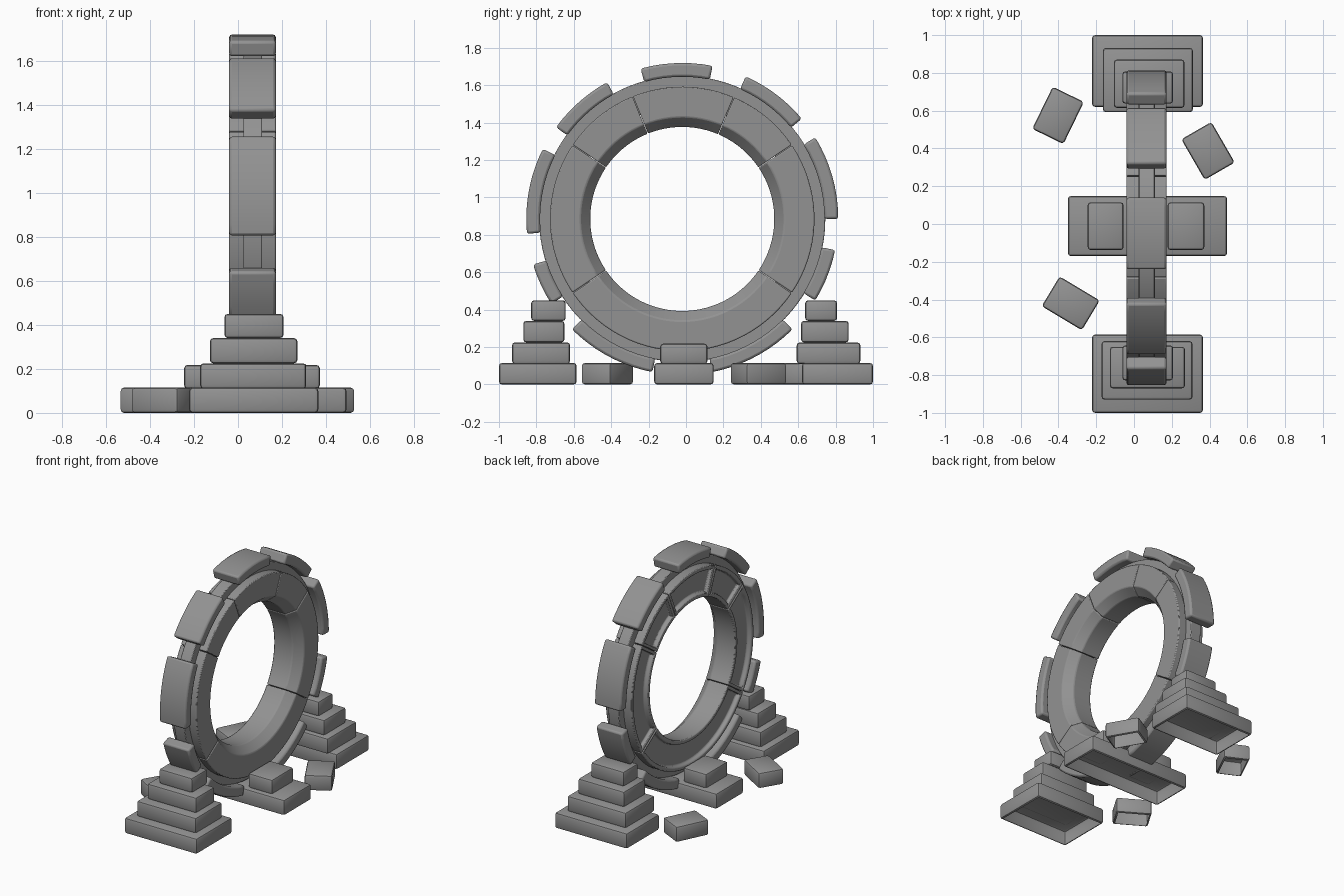
import bpy, bmesh
from math import radians, cos, sin, ceil
from mathutils import Matrix

if "Cube" in bpy.data.objects:
    bpy.data.objects.remove(bpy.data.objects["Cube"])

CY, CZ = -0.02, 0.885   # ring centre, ring axis runs along x

STONE = bpy.data.materials.new("dark_stone")
STONE.diffuse_color = (0.29, 0.29, 0.29, 1)
STONE.use_nodes = True
STONE.node_tree.nodes["Principled BSDF"].inputs["Base Color"].default_value = STONE.diffuse_color


def finish(name, bm, bevel=0.0):
    me = bpy.data.meshes.new(name)
    bm.to_mesh(me)
    bm.free()
    me.materials.append(STONE)
    ob = bpy.data.objects.new(name, me)
    bpy.context.collection.objects.link(ob)
    if bevel:
        m = ob.modifiers.new("bevel", 'BEVEL')
        m.width, m.segments = bevel, 2
        m.limit_method, m.angle_limit = 'ANGLE', radians(30)
    bpy.ops.object.select_all(action='DESELECT')
    ob.select_set(True)
    bpy.context.view_layer.objects.active = ob
    bpy.ops.object.shade_smooth_by_angle(angle=radians(40))
    return ob


def arc(name, profile, a0, a1, bevel=0.013, recess=None):
    """Sweep an (x, radius) profile round the ring axis from a0 to a1 degrees."""
    full = a1 - a0 >= 360
    n = max(4, ceil((a1 - a0) / 4))
    bm = bmesh.new()
    rows = []
    for i in range(n if full else n + 1):
        a = radians(a0 + (a1 - a0) * i / n)
        rows.append([bm.verts.new((x, CY + r * cos(a), CZ + r * sin(a))) for x, r in profile])
    k = len(profile)
    back = []
    for i in range(n):
        p, q = rows[i], rows[(i + 1) % len(rows)]
        for j in range(k):
            f = bm.faces.new((p[j], p[(j + 1) % k], q[(j + 1) % k], q[j]))
            if j == recess:
                back.append(f)
    if not full:
        bm.faces.new(rows[0])
        bm.faces.new(rows[-1])
    bmesh.ops.recalc_face_normals(bm, faces=bm.faces[:])
    if back:
        # sunken panel with sloping walls on the back face
        bmesh.ops.inset_region(bm, faces=back, thickness=0.028, depth=0)
        bmesh.ops.inset_region(bm, faces=back, thickness=0.006, depth=0)
        verts = list({v for f in back for v in f.verts})
        bmesh.ops.translate(bm, verts=verts, vec=(0.03, 0, 0))
    return finish(name, bm, bevel)


def block(name, x, y, z, angle=0):
    """Bevelled stone block, open underneath; x, y, z are (min, max) before turning."""
    bm = bmesh.new()
    bmesh.ops.create_cube(bm, size=1)
    bmesh.ops.scale(bm, verts=bm.verts, vec=(x[1] - x[0], y[1] - y[0], z[1] - z[0]))
    bmesh.ops.bevel(bm, geom=bm.edges[:], offset=0.016, segments=2, profile=0.5, affect='EDGES')
    low = [f for f in bm.faces if f.normal.z < -0.99]
    bmesh.ops.delete(bm, geom=low, context='FACES')
    bmesh.ops.rotate(bm, verts=bm.verts, matrix=Matrix.Rotation(radians(angle), 3, 'Z'))
    bmesh.ops.translate(bm, verts=bm.verts, vec=((x[0] + x[1]) / 2, (y[0] + y[1]) / 2, (z[0] + z[1]) / 2))
    return finish(name, bm)


# Narrow core ring
arc("core_ring", [(0.025, 0.60), (0.11, 0.60), (0.11, 0.765), (0.025, 0.765)], 0, 360, 0.005)

# Six inner ring stones, recessed on the back face
stone = [(0.172, 0.545), (0.172, 0.707), (-0.04, 0.707), (-0.04, 0.492), (0.11, 0.492)]
joints = [-34, 34, 67, 112, 146, 214, 326]
for i in range(6):
    arc(f"ring_stone_{i + 1}", stone, joints[i] + 0.15, joints[i + 1] - 0.15, 0.014, recess=2)

# Outer rim blocks
rim = [(-0.04, 0.76), (0.172, 0.76), (0.172, 0.834), (-0.04, 0.834)]
spans = [(0, 31.5), (40, 66), (78.8, 105.5), (118.8, 144), (153.3, 185.5), (197, 213),
         (225, 259), (281, 315), (328.5, 348.5)]
for i, (a, b) in enumerate(spans):
    arc(f"rim_block_{i + 1}", rim, a, b)

# Stepped pyramids either side
levels = [(0, 0.115), (0.11, 0.225), (0.225, 0.34), (0.34, 0.45)]
front = [((-0.222, 0.365), (-1, -0.585)), ((-0.172, 0.31), (-0.93, -0.62)),
         ((-0.128, 0.27), (-0.87, -0.65)), ((-0.062, 0.207), (-0.828, -0.643))]
rear = [((-0.222, 0.365), (0.62, 1)), ((-0.165, 0.312), (0.592, 0.932)),
        ((-0.107, 0.268), (0.615, 0.87)), ((-0.062, 0.207), (0.637, 0.808))]
for side, steps in (("front", front), ("rear", rear)):
    for i, (x, y) in enumerate(steps):
        block(f"{side}_step_{i + 1}", x, y, levels[i])

# Centre threshold with a step on each side of the ring
block("threshold_base", (-0.35, 0.493), (-0.17, 0.148), (0, 0.115))
block("threshold_step_left", (-0.245, -0.055), (-0.138, 0.115), (0.11, 0.218))
block("threshold_step_right", (0.178, 0.372), (-0.138, 0.115), (0.11, 0.218))

# Loose fallen blocks
for i, (x, y, a) in enumerate([(-0.402, 0.575, 64), (0.392, 0.387, -60), (-0.335, -0.42, -31)]):
    block(f"loose_block_{i + 1}", (x - 0.124, x + 0.124), (y - 0.092, y + 0.092), (0, 0.115), a)
